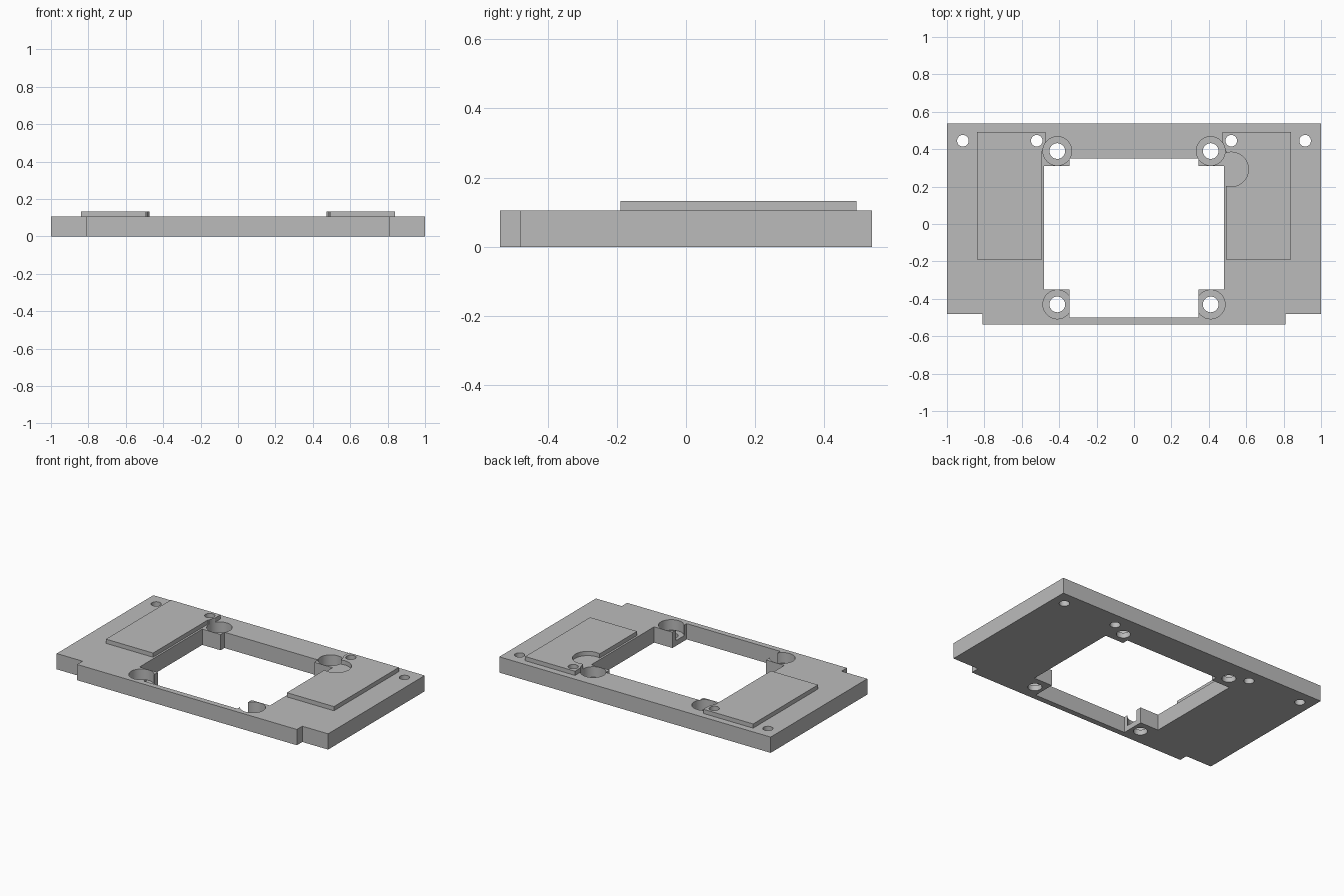
import bpy, bmesh, math

cube = bpy.data.objects.get("Cube")
if cube:
    bpy.data.objects.remove(cube, do_unlink=True)

grey = bpy.data.materials.new("plain_grey")
grey.use_nodes = True
colour = (0.5, 0.5, 0.5, 1)
grey.diffuse_color = colour
grey.node_tree.nodes["Principled BSDF"].inputs["Base Color"].default_value = colour

TOP, PAD_TOP, FLOOR = 0.105, 0.133, 0.035


def prism(name, outline, z0, z1):
    """Extrude a flat outline from z0 to z1."""
    bm = bmesh.new()
    face = bm.faces.new([bm.verts.new((x, y, z0)) for x, y in outline])
    moved = bmesh.ops.extrude_face_region(bm, geom=[face])["geom"]
    bmesh.ops.translate(bm, vec=(0, 0, z1 - z0),
                        verts=[v for v in moved if isinstance(v, bmesh.types.BMVert)])
    bmesh.ops.recalc_face_normals(bm, faces=bm.faces)
    mesh = bpy.data.meshes.new(name)
    bm.to_mesh(mesh)
    bm.free()
    obj = bpy.data.objects.new(name, mesh)
    bpy.context.collection.objects.link(obj)
    mesh.materials.append(grey)
    return obj


def disc(name, x, y, r, z0, z1):
    steps = [2 * math.pi * i / 48 for i in range(48)]
    return prism(name, [(x + r * math.cos(a), y + r * math.sin(a)) for a in steps], z0, z1)


def cut(obj, cutters):
    """Subtract each cutter from the object and bake the result."""
    bpy.context.view_layer.objects.active = obj
    for cutter in cutters:
        cutter.hide_render = True
        mod = obj.modifiers.new("cut", 'BOOLEAN')
        mod.operation, mod.solver, mod.object = 'DIFFERENCE', 'EXACT', cutter
        bpy.ops.object.modifier_apply(modifier=mod.name)


def mirrored(half):
    """Close a right-hand half outline by mirroring it across x = 0."""
    return half + [(-x, y) for x, y in reversed(half)]


# Base plate with notched front corners
plate = prism("base_plate", mirrored(
    [(0.81, -0.537), (0.81, -0.48), (1, -0.48), (1, 0.537)]), 0, TOP)

# Central opening with a mounting tab in each corner
opening = prism("opening_cutter", mirrored(
    [(0.345, -0.5), (0.345, -0.35), (0.48, -0.35),
     (0.48, 0.31), (0.345, 0.31), (0.345, 0.35)]), -0.1, 0.3)

# Counterbored screw holes and small pin holes
bores, holes, pins = [], [], []
for side in (-1, 1):
    for y in (-0.43, 0.39):
        bores.append(disc("counterbore_cutter", side * 0.41, y, 0.077, FLOOR, 0.3))
        holes.append(disc("screw_hole_cutter", side * 0.41, y, 0.042, -0.1, 0.3))
    for x in (0.52, 0.915):
        pins.append(disc("pin_hole_cutter", side * x, 0.445, 0.031, -0.1, 0.3))
cut(plate, [opening] + bores + holes + pins)

# Raised pads, stepped round the rear counterbores
pads = []
for name, side in (("right_pad", -1), ("left_pad", 1)):
    outline = [(0.84, -0.19), (0.84, 0.493), (0.473, 0.493),
               (0.473, 0.39), (0.493, 0.39), (0.493, -0.19)]
    pads.append(prism(name, [(side * x, y) for x, y in outline], TOP, PAD_TOP))
    cut(pads[-1], bores + pins)

# Round relief in the left pad only
relief = disc("relief_cutter", 0.52, 0.292, 0.092, 0.05, 0.3)
cut(pads[1], [relief])

for helper in [opening, relief] + bores + holes + pins:
    bpy.data.objects.remove(helper, do_unlink=True)

# Smooth the round walls, keep the edges crisp
bpy.ops.object.select_all(action='DESELECT')
for obj in [plate] + pads:
    obj.select_set(True)
bpy.context.view_layer.objects.active = plate
bpy.ops.object.shade_smooth_by_angle(angle=math.radians(30))
